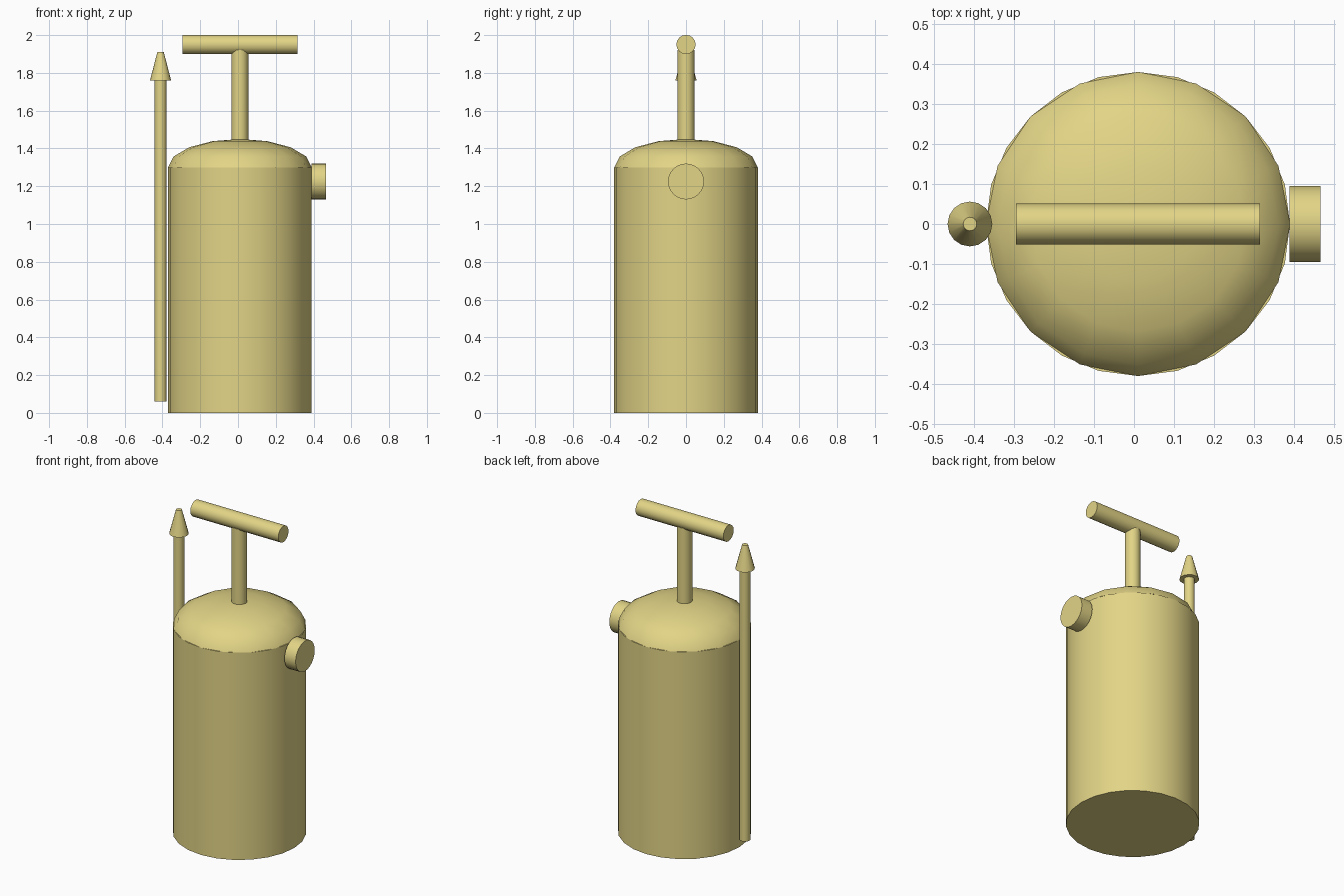
import bpy, bmesh, math
from mathutils import Matrix

if "Cube" in bpy.data.objects:
    bpy.data.objects.remove(bpy.data.objects["Cube"])

paint = bpy.data.materials.new("khaki_paint")
paint.diffuse_color = (0.76, 0.66, 0.24, 1)
paint.use_nodes = True
paint.node_tree.nodes["Principled BSDF"].inputs["Base Color"].default_value = paint.diffuse_color


def finish(name, bm, loc, angle):
    bmesh.ops.recalc_face_normals(bm, faces=bm.faces[:])
    mesh = bpy.data.meshes.new(name)
    bm.to_mesh(mesh)
    bm.free()
    mesh.materials.append(paint)
    obj = bpy.data.objects.new(name, mesh)
    obj.location = loc
    bpy.context.collection.objects.link(obj)
    bpy.ops.object.select_all(action='DESELECT')
    bpy.context.view_layer.objects.active = obj
    obj.select_set(True)
    bpy.ops.object.shade_smooth_by_angle(angle=math.radians(angle))
    return obj


def cylinder(name, loc, radius, length, sides, top=None, along_x=False):
    bm = bmesh.new()
    turn = Matrix.Rotation(math.pi / 2, 4, 'Y') if along_x else Matrix.Identity(4)
    bmesh.ops.create_cone(bm, cap_ends=True, segments=sides, radius1=radius,
                          radius2=radius if top is None else top,
                          depth=length, matrix=turn)
    return finish(name, bm, loc, 40)


CX = 0.01  # tank axis

# Tank body
cylinder("tank", (CX, 0, 0.65), 0.38, 1.3, 24)

# Domed lid: flattened upper half of a sphere
bm = bmesh.new()
bmesh.ops.create_uvsphere(bm, u_segments=16, v_segments=8, radius=1,
                          matrix=Matrix.Diagonal((0.38, 0.38, 0.15, 1)))
bmesh.ops.delete(bm, geom=[v for v in bm.verts if v.co.z < -0.001], context='VERTS')
finish("tank_dome", bm, (CX, 0, 1.3), 50)

# Pump shaft and T-handle
cylinder("pump_shaft", (CX, 0, 1.67), 0.045, 0.5, 16)
cylinder("pump_handle", (CX, 0, 1.95), 0.051, 0.61, 16, along_x=True)

# Spray lance with conical nozzle on the left
cylinder("spray_lance", (-0.41, 0, 0.92), 0.031, 1.72, 16)
cylinder("spray_nozzle", (-0.41, 0, 1.835), 0.056, 0.15, 16, top=0.017)

# Outlet cap on the right
cylinder("outlet_cap", (0.4275, 0, 1.225), 0.095, 0.077, 24, along_x=True)
